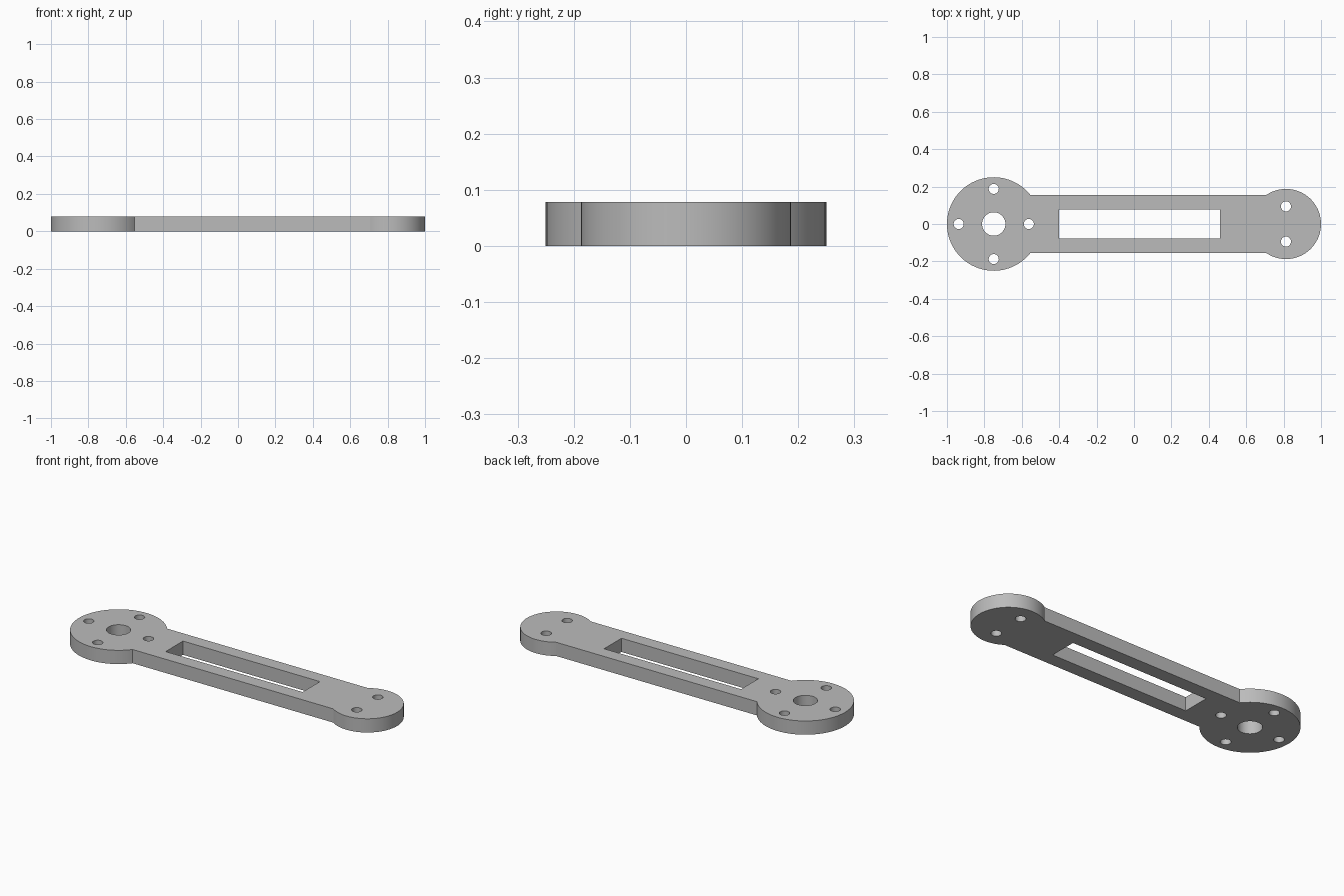
import bpy
import bmesh
from math import asin, cos, sin, pi, tau

cube = bpy.data.objects.get("Cube")
if cube:
    bpy.data.objects.remove(cube, do_unlink=True)

THICK = 0.078
HALF_BAR = 0.155
BIG_X, BIG_R = -0.75, 0.25
SMALL_X, SMALL_R = 0.8125, 0.1875


def arc(cx, cy, r, start, end, steps):
    angles = [start + (end - start) * i / steps for i in range(steps + 1)]
    return [(cx + r * cos(a), cy + r * sin(a)) for a in angles]


def circle(cx, cy, r, steps=32):
    return arc(cx, cy, r, 0, tau, steps)[:-1]


# Outer profile: two round ends joined by a straight bar
big_a = asin(HALF_BAR / BIG_R)
small_a = asin(HALF_BAR / SMALL_R)
outline = arc(BIG_X, 0, BIG_R, big_a, tau - big_a, 72)
outline += arc(SMALL_X, 0, SMALL_R, small_a - pi, pi - small_a, 48)

# Slot, shaft hole and bolt holes
slot = [(-0.4, -0.078), (0.46, -0.078), (0.46, 0.078), (-0.4, 0.078)]
loops = [outline, slot, circle(BIG_X, 0, 0.0625, 48)]
for k in range(4):
    a = k * pi / 2
    loops.append(circle(BIG_X + 0.1875 * cos(a), 0.1875 * sin(a), 0.027))
for side in (-1, 1):
    loops.append(circle(SMALL_X, side * 0.094, 0.027))

# Filled flat profile extruded to the plate thickness
curve = bpy.data.curves.new("arm_profile", "CURVE")
curve.dimensions = "2D"
curve.fill_mode = "BOTH"
curve.extrude = THICK / 2
for loop in loops:
    spline = curve.splines.new("POLY")
    spline.points.add(len(loop) - 1)
    for point, (x, y) in zip(spline.points, loop):
        point.co = (x, y, 0, 1)
    spline.use_cyclic_u = True
profile = bpy.data.objects.new("arm_profile", curve)
bpy.context.collection.objects.link(profile)
bpy.context.view_layer.update()
mesh = bpy.data.meshes.new_from_object(
    profile.evaluated_get(bpy.context.evaluated_depsgraph_get()))
bpy.data.objects.remove(profile, do_unlink=True)

# Weld caps to walls and stand the plate on the ground
bm = bmesh.new()
bm.from_mesh(mesh)
bmesh.ops.remove_doubles(bm, verts=bm.verts, dist=0.0001)
bmesh.ops.recalc_face_normals(bm, faces=bm.faces)
bmesh.ops.translate(bm, verts=bm.verts, vec=(0, 0, THICK / 2))
bm.to_mesh(mesh)
bm.free()
arm = bpy.data.objects.new("link_arm", mesh)
bpy.context.collection.objects.link(arm)

# Plain grey finish
grey = bpy.data.materials.new("grey")
grey.use_nodes = True
colour = (0.5, 0.5, 0.5, 1)
grey.diffuse_color = colour
grey.node_tree.nodes["Principled BSDF"].inputs["Base Color"].default_value = colour
mesh.materials.clear()
mesh.materials.append(grey)

bpy.ops.object.select_all(action="DESELECT")
arm.select_set(True)
bpy.context.view_layer.objects.active = arm
bpy.ops.object.shade_smooth_by_angle(angle=pi / 6)
